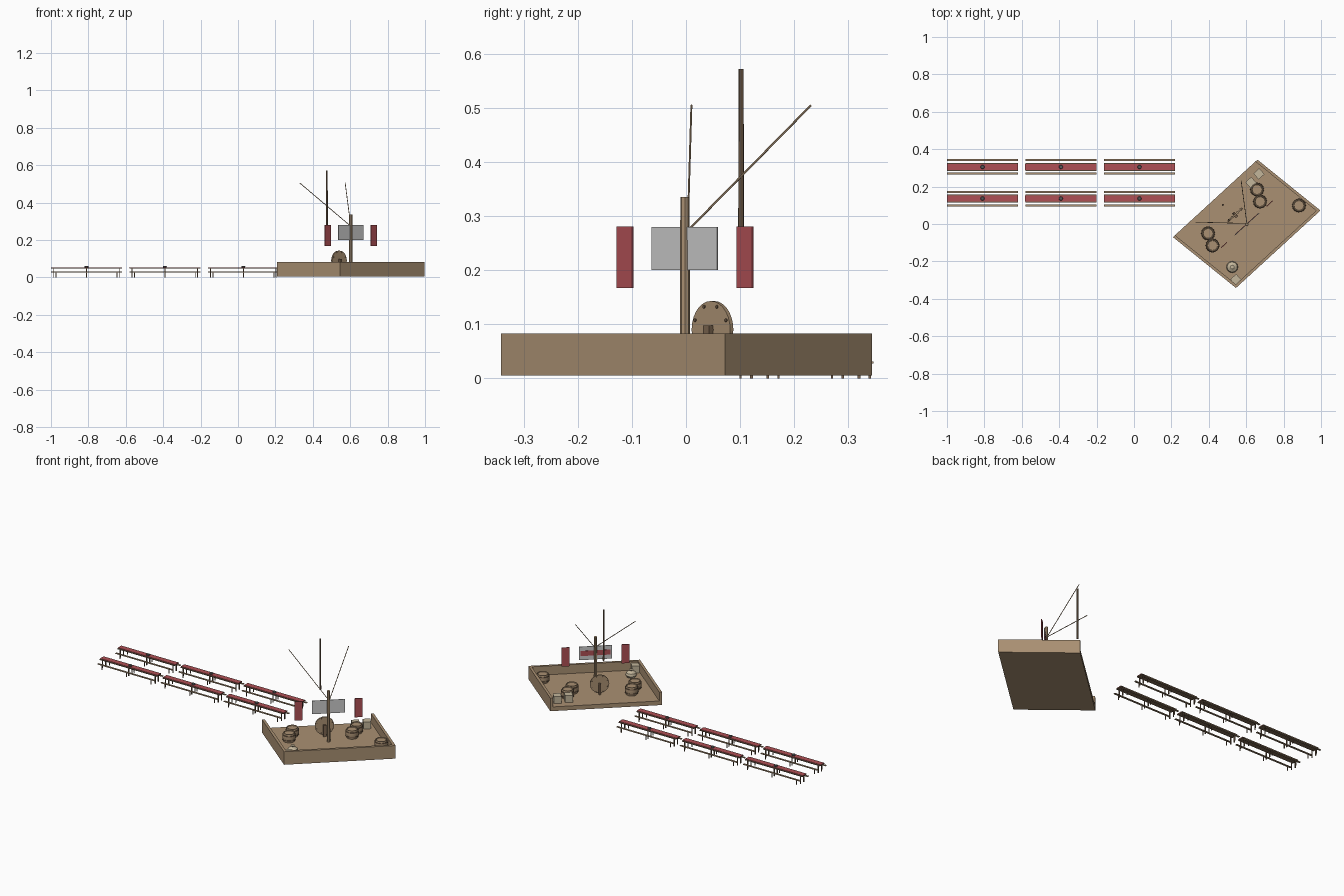
import bpy, bmesh, math
from mathutils import Vector, Matrix

if "Cube" in bpy.data.objects:
    bpy.data.objects.remove(bpy.data.objects["Cube"])


def mat(name, c):
    m = bpy.data.materials.new(name)
    m.diffuse_color = (*c, 1)
    m.use_nodes = True
    m.node_tree.nodes["Principled BSDF"].inputs["Base Color"].default_value = m.diffuse_color
    return m


WOOD = mat("wood", (0.40, 0.28, 0.17))
DARK = mat("dark_wood", (0.20, 0.13, 0.08))
RED = mat("red_cloth", (0.43, 0.08, 0.09))
CREAM = mat("sackcloth", (0.55, 0.47, 0.33))
IRON = mat("iron", (0.10, 0.10, 0.10))
ANG = math.atan2(0.411, 0.452)
U = Vector((math.cos(ANG), math.sin(ANG), 0))
N = Vector((-U.y, U.x, 0))
MAST = Vector((0.603, -0.002, 0))


def finish(name, bm, m=None, smooth=False):
    bmesh.ops.recalc_face_normals(bm, faces=bm.faces)
    me = bpy.data.meshes.new(name)
    bm.to_mesh(me)
    bm.free()
    ob = bpy.data.objects.new(name, me)
    bpy.context.collection.objects.link(ob)
    if m:
        me.materials.append(m)
    if smooth:
        bpy.context.view_layer.objects.active = ob
        ob.select_set(True)
        bpy.ops.object.shade_smooth_by_angle(angle=math.radians(40))
        ob.select_set(False)
    return ob


def box(name, c, size, m=None, ang=0):
    bm = bmesh.new()
    M = Matrix.Translation(c) @ Matrix.Rotation(ang, 4, 'Z') @ Matrix.Diagonal((*size, 1))
    bmesh.ops.create_cube(bm, size=1, matrix=M)
    return finish(name, bm, m)


def rod(name, a, b, r1, r2, m=None, n=8, smooth=False):
    a, b = Vector(a), Vector(b)
    d = b - a
    bm = bmesh.new()
    M = Matrix.Translation((a + b) / 2) @ d.to_track_quat('Z', 'Y').to_matrix().to_4x4()
    bmesh.ops.create_cone(bm, cap_ends=True, segments=n, radius1=r1, radius2=r2,
                          depth=d.length, matrix=M)
    return finish(name, bm, m, smooth)


def lathe(name, c, prof, m, n=16):
    bm = bmesh.new()
    rings = [[bm.verts.new((c[0] + r * math.cos(2 * math.pi * i / n),
                            c[1] + r * math.sin(2 * math.pi * i / n), c[2] + z))
              for i in range(n)] for r, z in prof]
    for p, q in zip(rings, rings[1:]):
        for i in range(n):
            bm.faces.new((p[i], p[(i + 1) % n], q[(i + 1) % n], q[i]))
    bm.faces.new(rings[0])
    bm.faces.new(rings[-1])
    return finish(name, bm, m, True)


# Wagon bed: a slightly sheared tray, open along its rear long side
A, AB, BC = Vector((0.208, -0.07)), Vector((0.452, 0.414)), Vector((0.337, -0.272))


def slab(name, s0, s1, t0, t1, z0, z1):
    bm = bmesh.new()
    pts = [A + AB * s + BC * t for s, t in ((s0, t0), (s1, t0), (s1, t1), (s0, t1))]
    lo = [bm.verts.new((p.x, p.y, z0)) for p in pts]
    hi = [bm.verts.new((p.x, p.y, z1)) for p in pts]
    bm.faces.new(lo)
    bm.faces.new(hi)
    for i in range(4):
        j = (i + 1) % 4
        bm.faces.new((lo[i], lo[j], hi[j], hi[i]))
    finish(name, bm, WOOD)


FLOOR = 0.03
slab("stage_floor", 0, 1, 0, 1, 0.005, FLOOR)
slab("stage_wall_left", 0, 0.025, 0, 1, FLOOR, 0.083)
slab("stage_wall_right", 0.975, 1, 0, 1, FLOOR, 0.083)
slab("stage_wall_front", 0.025, 0.975, 0.965, 1, FLOOR, 0.083)

# Mast, upper rear pole and the two thin spars
rod("mast", MAST + Vector((0, 0, FLOOR)), MAST + Vector((0, 0, 0.335)), 0.0095, 0.0085, WOOD)
rod("rear_pole", (0.475, 0.102, 0.267), (0.475, 0.102, 0.572), 0.0055, 0.0045, DARK)
rod("spar_left", (0.605, 0.003, 0.272), (0.33, 0.010, 0.505), 0.002, 0.002, WOOD, 6)
rod("spar_back", (0.603, 0.005, 0.275), (0.573, 0.231, 0.505), 0.002, 0.002, WOOD, 6)

# Hanging banners
box("centre_banner", MAST + Vector((0, 0, 0.24)), (0.18, 0.003, 0.08), None, ANG)
box("banner_stripe", MAST + N * 0.002 + Vector((0, 0, 0.24)), (0.165, 0.003, 0.03), RED, ANG)
for k, side in ((-1, "left"), (1, "right")):
    box("side_banner_" + side, MAST + U * 0.165 * k + Vector((0, 0, 0.224)),
        (0.043, 0.004, 0.113), RED, ANG)

# Steering wheel with pegs and stand
HUB = Vector((0.54, 0.049, 0.09))
rod("wheel_disc", HUB - N * 0.004, HUB + N * 0.004, 0.053, 0.053, WOOD, 28, True)
rod("wheel_axle", HUB - N * 0.016, HUB + N * 0.016, 0.007, 0.007, DARK, 8)
box("wheel_stand", HUB - N * 0.011 + Vector((0, 0, -0.027)), (0.016, 0.01, 0.07), DARK, ANG)
box("wheel_stand_back", HUB + N * 0.011 + Vector((0, 0, -0.03)), (0.012, 0.008, 0.06), DARK, ANG)
for i in range(8):
    a = math.pi * (i + 0.5) / 4
    p = HUB + (U * math.cos(a) + Vector((0, 0, math.sin(a)))) * 0.046
    rod("wheel_peg", p - N * 0.007, p + N * 0.007, 0.003, 0.003, DARK, 6)

# Barrels with iron hoops
for x, y in ((.658, .184), (.674, .12), (.882, .099), (.396, -.05), (.42, -.115)):
    lathe("barrel", (x, y, FLOOR), [(.026, .046), (.028, .05), (.031, .05), (.037, .025),
                                    (.031, 0)], WOOD)
    for z in (0.012, 0.038):
        lathe("barrel_hoop", (x, y, FLOOR + z), [(.035, -.003), (.0365, -.003), (.0365, .003),
                                                 (.035, .003)], DARK)

# Crates and a sack
for x, y in ((.668, .268), (.625, .222), (.545, -.297)):
    box("crate", (x, y, FLOOR + 0.021), (0.042, 0.042, 0.042), CREAM, ANG)
lathe("sack", (.525, -.23, FLOOR), [(.024, 0), (.031, .012), (.027, .026), (.012, .034),
                                    (.008, .038), (.012, .044)], CREAM, 12)

# Six long tables, each with two benches, a red runner and a centrepiece
for cx in (-0.81, -0.391, 0.029):
    for cy in (0.136, 0.305):
        box("table_top", (cx, cy, 0.049), (0.38, 0.042, 0.005), DARK)
        box("table_runner", (cx, cy, 0.052), (0.381, 0.031, 0.003), RED)
        for dx in (-0.175, 0, 0.175):
            for dy in (-0.015, 0.015):
                box("table_leg", (cx + dx, cy + dy, 0.0235), (0.005, 0.005, 0.047), DARK)
        for k in (-1, 1):
            box("bench_seat", (cx, cy + k * 0.036, 0.029), (0.38, 0.011, 0.004), WOOD)
            for dx in (-0.163, 0, 0.163):
                box("bench_leg", (cx + dx, cy + k * 0.035, 0.0135), (0.004, 0.004, 0.027), DARK)
        lathe("centrepiece", (cx, cy, 0.0535), [(.009, 0), (.011, .003), (.009, .007)], IRON, 10)
